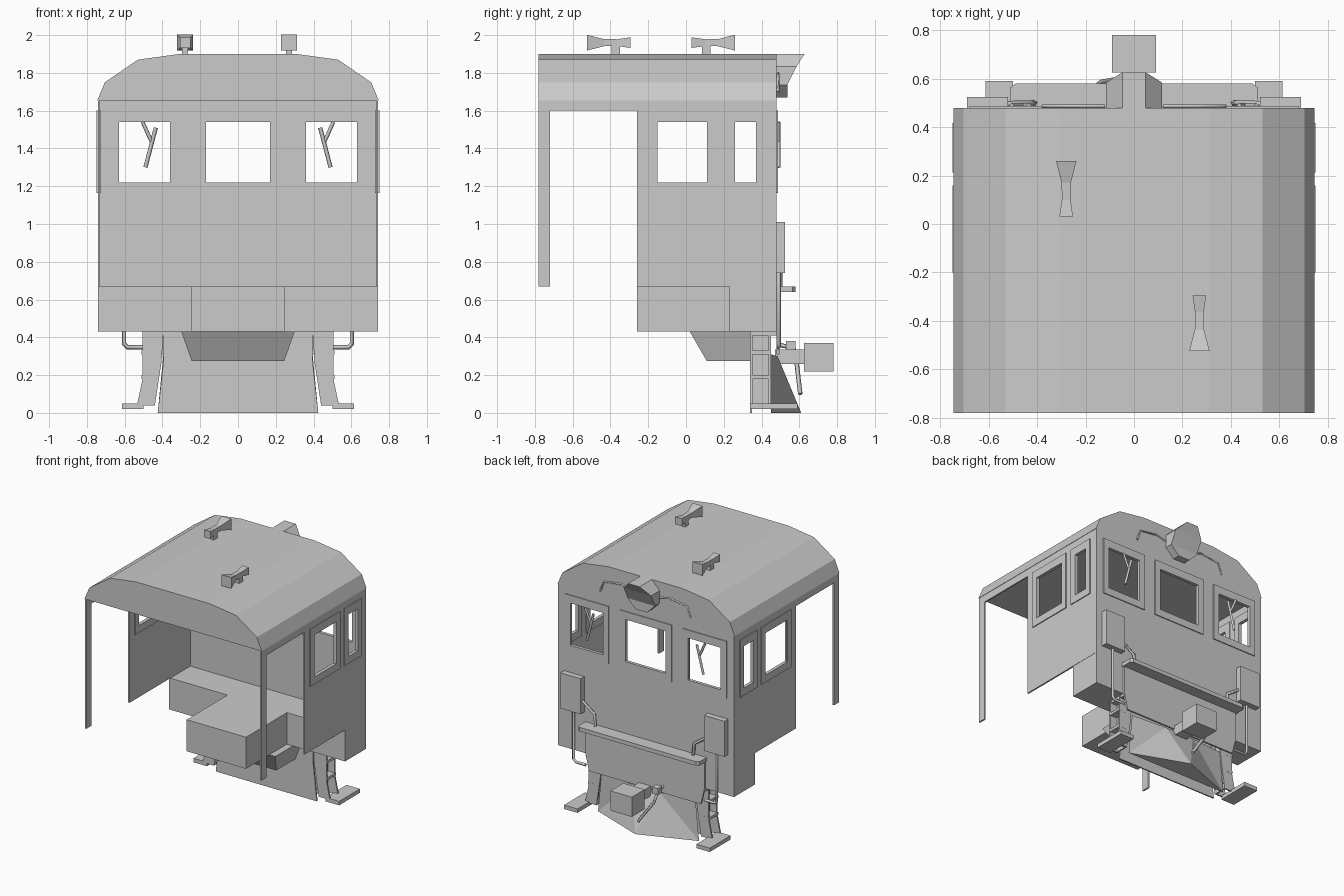
import bpy, bmesh
from mathutils import Vector

cube = bpy.data.objects.get("Cube")
if cube:
    bpy.data.objects.remove(cube)

grey = bpy.data.materials.new("plain_grey")
grey.use_nodes = True
grey.diffuse_color = (0.6, 0.6, 0.6, 1)
grey.node_tree.nodes["Principled BSDF"].inputs["Base Color"].default_value = (0.6, 0.6, 0.6, 1)


def finish(name, data, mirror=False):
    ob = bpy.data.objects.new(name, data)
    bpy.context.scene.collection.objects.link(ob)
    data.materials.append(grey)
    if mirror:
        ob.modifiers.new("mirror", 'MIRROR')
    return ob


def mesh_object(name, bm, mirror=False):
    bmesh.ops.recalc_face_normals(bm, faces=bm.faces)
    me = bpy.data.meshes.new(name)
    bm.to_mesh(me)
    bm.free()
    return finish(name, me, mirror)


def place(axis, u, v, w):
    """Profile coordinates (u, v) at depth w along the given axis."""
    return {'x': (w, u, v), 'y': (u, w, v), 'z': (u, v, w)}[axis]


def extrude(bm, axis, depth):
    out = bmesh.ops.extrude_face_region(bm, geom=bm.faces[:])
    verts = [g for g in out['geom'] if isinstance(g, bmesh.types.BMVert)]
    bmesh.ops.translate(bm, verts=verts, vec=place(axis, 0, 0, depth))


def prism(name, axis, pts, a, b, mirror=False):
    bm = bmesh.new()
    bm.faces.new([bm.verts.new(place(axis, u, v, a)) for u, v in pts])
    extrude(bm, axis, b - a)
    return mesh_object(name, bm, mirror)


def box(name, x, y, z, mirror=False):
    pts = [(x[0], y[0]), (x[1], y[0]), (x[1], y[1]), (x[0], y[1])]
    return prism(name, 'z', pts, z[0], z[1], mirror)


def panel(name, axis, us, vs, open_at, a, b, mirror=False):
    """Flat sheet on a grid of lines, leaving out the open cells."""
    bm = bmesh.new()
    grid = [[bm.verts.new(place(axis, u, v, a)) for v in vs] for u in us]
    for i in range(len(us) - 1):
        for j in range(len(vs) - 1):
            if not open_at((us[i] + us[i + 1]) / 2, (vs[j] + vs[j + 1]) / 2):
                bm.faces.new([grid[i][j], grid[i + 1][j], grid[i + 1][j + 1], grid[i][j + 1]])
    bmesh.ops.delete(bm, geom=[v for v in bm.verts if not v.link_faces], context='VERTS')
    extrude(bm, axis, b - a)
    return mesh_object(name, bm, mirror)


def loft(name, rings):
    bm = bmesh.new()
    loops = [[bm.verts.new(p) for p in ring] for ring in rings]
    n = len(loops[0])
    for r, s in zip(loops, loops[1:]):
        for i in range(n):
            bm.faces.new([r[i], r[(i + 1) % n], s[(i + 1) % n], s[i]])
    bm.faces.new(loops[0])
    bm.faces.new(loops[-1])
    return mesh_object(name, bm)


def rod(name, pts, radius, mirror=False):
    cu = bpy.data.curves.new(name, 'CURVE')
    cu.dimensions = '3D'
    cu.bevel_depth = radius
    cu.bevel_resolution = 0
    cu.use_fill_caps = True
    sp = cu.splines.new('POLY')
    sp.points.add(len(pts) - 1)
    for p, co in zip(sp.points, pts):
        p.co = (*co, 1)
    return finish(name, cu, mirror)


def both(pts):
    """Close a half outline by reflecting it in u."""
    return pts + [(-u, v) for u, v in reversed(pts)]


# Roof with flat ceiling and closed gables
prism("roof", 'y', both([(0.745, 1.655), (0.705, 1.75), (0.53, 1.87), (0.31, 1.9)]), -0.78, 0.48)

# Side walls with windows, open doorway and corner post
SILL, HEAD = 1.22, 1.54


def side_open(y, z):
    if -0.72 < y < -0.26:
        return z < 1.6
    return SILL < z < HEAD and (-0.15 < y < 0.11 or 0.26 < y < 0.37)


panel("side_wall", 'x', [-0.78, -0.72, -0.26, -0.15, 0.11, 0.26, 0.37, 0.48],
      [0.67, SILL, HEAD, 1.6, 1.66], side_open, 0.73, 0.742, True)

# End wall with three windows
panel("end_wall", 'y', [-0.73, -0.63, -0.36, -0.17, 0.17, 0.36, 0.63, 0.73], [0.67, SILL, HEAD, 1.66],
      lambda x, z: SILL < z < HEAD and (abs(x) < 0.17 or 0.36 < abs(x) < 0.63), 0.47, 0.48)


# Window frames
def frame(name, axis, u, a, b, mirror):
    us = [u[0], u[0] + 0.047, u[1] - 0.047, u[1]]
    panel(name, axis, us, [1.165, SILL, HEAD, 1.6],
          lambda p, q: us[1] < p < us[2] and SILL < q < HEAD, a, b, mirror)


frame("end_side_frame", 'y', (0.31, 0.68), 0.463, 0.487, True)
frame("end_middle_frame", 'y', (-0.217, 0.217), 0.463, 0.487, False)
frame("large_side_frame", 'x', (-0.2, 0.16), 0.724, 0.749, True)
frame("small_side_frame", 'x', (0.213, 0.417), 0.724, 0.749, True)

# Wipers
rod("wiper_blade", [(0.49, 0.49, 1.3), (0.435, 0.49, 1.51)], 0.011, True)
rod("wiper_arm", [(0.505, 0.49, 1.54), (0.46, 0.49, 1.44)], 0.01, True)

# T-shaped floor box and sloped hopper under it
prism("floor_box", 'z', both([(0.25, -0.26), (0.25, 0.23), (0.74, 0.23), (0.74, 0.48)]), 0.43, 0.67)
loft("hopper", [[(-w, y, z), (w, y, z), (w, 0.34, z), (-w, 0.34, z)]
                for w, y, z in ((0.3, 0.02, 0.43), (0.245, 0.11, 0.275))])

# Eight-sided headlight with a sloping front
R, S, ZC = 0.115, 0.048, 1.785
bm = bmesh.new()
rows = [(S, R, 0.627), (R, S, 0.585), (R, -S, 0.537), (S, -R, 0.537)]
back = [(bm.verts.new((-w, 0.47, ZC + h)), bm.verts.new((w, 0.47, ZC + h))) for w, h, _ in rows]
face = [(bm.verts.new((-w, y, ZC + h)), bm.verts.new((w, y, ZC + h))) for w, h, y in rows]
for i in range(3):
    bm.faces.new([face[i][0], face[i][1], face[i + 1][1], face[i + 1][0]])
    bm.faces.new([back[i][0], back[i][1], back[i + 1][1], back[i + 1][0]])
    for k in (0, 1):
        bm.faces.new([back[i][k], face[i][k], face[i + 1][k], back[i + 1][k]])
for i in (0, 3):
    bm.faces.new([back[i][0], back[i][1], face[i][1], face[i][0]])
mesh_object("headlight", bm)

# Grab irons beside the headlight
rod("headlight_grab", [(0.12, 0.487, 1.78), (0.2, 0.487, 1.8), (0.35, 0.487, 1.78),
                       (0.38, 0.487, 1.7)], 0.007, True)


# Roof horns facing opposite ways
def horn(name, x, y, d):
    rings = []
    for off, r in ((0, 0.028), (0.07, 0.018), (0.14, 0.019), (0.23, 0.042)):
        rings.append([(x + sx * r, y + d * off, 1.96 + sz * r)
                      for sx, sz in ((-1, -1), (1, -1), (1, 1), (-1, 1))])
    loft(name, rings)
    ys = sorted((y + d * 0.055, y + d * 0.1))
    box(name + "_stand", (x - 0.016, x + 0.016), ys, (1.89, 1.95))


horn("rear_horn", -0.28, 0.03, 1)
horn("front_horn", 0.27, -0.295, -1)

# End equipment boxes, shelf and end plate
box("end_box", (0.52, 0.69), (0.48, 0.525), (0.74, 1.01), True)
prism("end_shelf", 'z', both([(0.51, 0.48), (0.51, 0.565), (0.49, 0.58)]), 0.64, 0.67)
prism("end_plate", 'y', both([(0.47, 0.31), (0.5, 0.43), (0.5, 0.64)]), 0.48, 0.494)
box("pilot_deck", (-0.5, 0.5), (0.34, 0.49), (0.41, 0.43))

# Pilot back plate and wedge plow
prism("pilot_back", 'y', both([(0.425, 0), (0.395, 0.27), (0.395, 0.43)]), 0.34, 0.35)
bm = bmesh.new()
nose = bm.verts.new((0, 0.61, 0))
top = [bm.verts.new((s * 0.12, 0.485, 0.3)) for s in (-1, 1)]
corner = [bm.verts.new((s * 0.425, 0.45, 0)) for s in (-1, 1)]
shoulder = [bm.verts.new((s * 0.395, 0.45, 0.31)) for s in (-1, 1)]
bm.faces.new([nose, top[1], top[0]])
bm.faces.new([nose, corner[1], corner[0]])
bm.faces.new([top[0], top[1], shoulder[1], shoulder[0]])
bm.faces.new([corner[0], corner[1], shoulder[1], shoulder[0]])
for k in (0, 1):
    bm.faces.new([nose, corner[k], top[k]])
    bm.faces.new([top[k], corner[k], shoulder[k]])
mesh_object("plow", bm)

# Step ladders
stringer = [(0.395, 0.43), (0.505, 0.43), (0.505, 0.18), (0.535, 0.04), (0.44, 0.04), (0.405, 0.27)]
for i, y in enumerate((0.34, 0.437)):
    prism("ladder_stringer_%d" % i, 'y', stringer, y, y + 0.012, True)
box("ladder_back", (0.44, 0.45), (0.345, 0.445), (0.04, 0.43), True)
for i, z in enumerate((0.18, 0.31)):
    box("ladder_step_%d" % i, (0.45, 0.51), (0.34, 0.45), (z, z + 0.02), True)
box("foot_step", (0.5, 0.613), (0.34, 0.59), (0.02, 0.05), True)

# Hand rails
rod("hand_rail", [(0.5, 0.49, 0.347), (0.585, 0.49, 0.347), (0.603, 0.49, 0.365), (0.603, 0.49, 0.85),
                  (0.58, 0.495, 0.87), (0.42, 0.5, 0.76), (0.41, 0.5, 0.66)], 0.012, True)

# Coupler and air hose
box("coupler_shaft", (-0.05, 0.05), (0.47, 0.63), (0.26, 0.335))
box("coupler_head", (-0.09, 0.09), (0.625, 0.78), (0.22, 0.37))
rod("air_hose", [(-0.15, 0.49, 0.36), (-0.16, 0.57, 0.345), (-0.14, 0.585, 0.27),
                 (-0.02, 0.605, 0.1)], 0.012)
box("hose_valve", (-0.17, -0.12), (0.53, 0.58), (0.33, 0.38))
